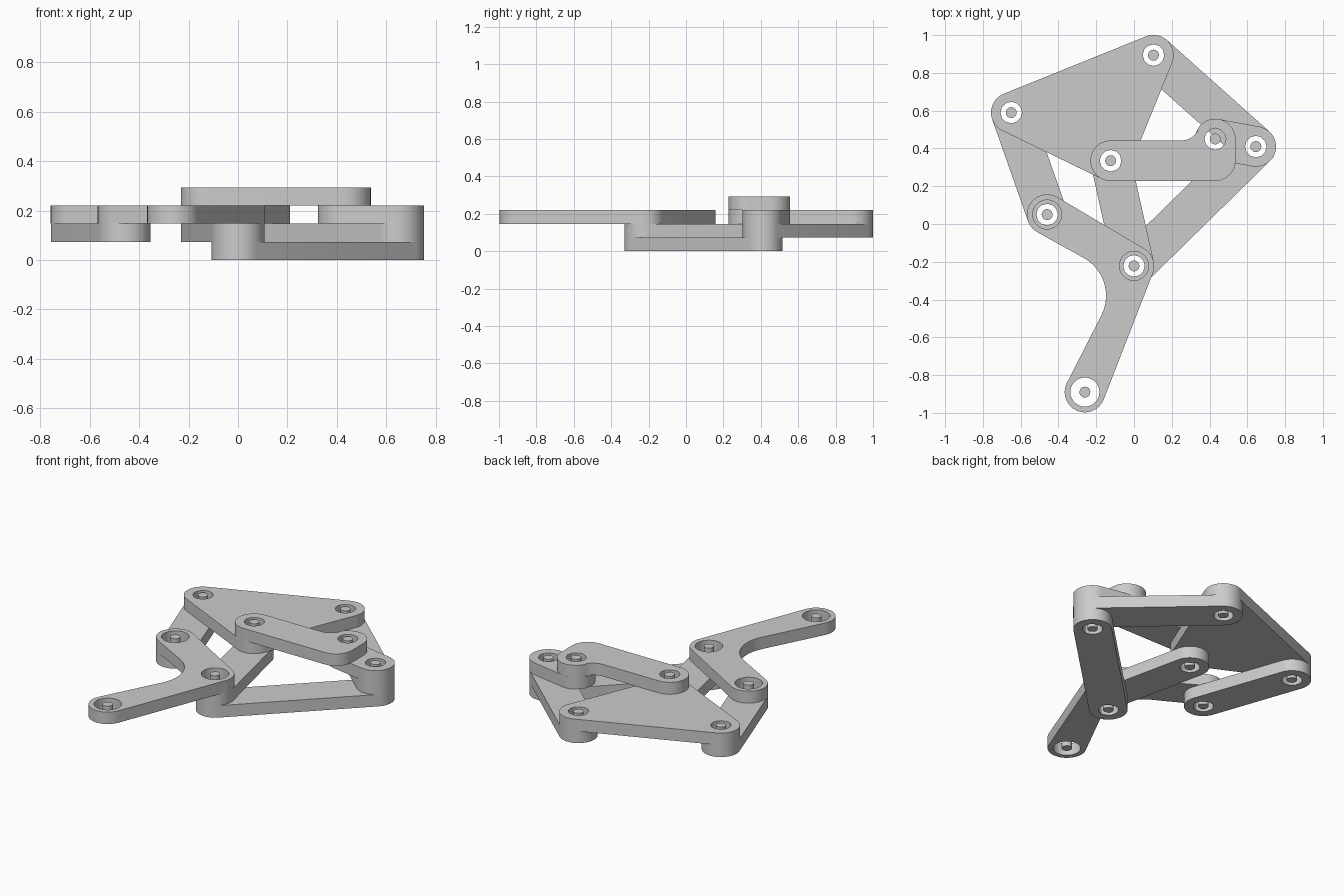
import bpy
import bmesh
from math import acos, atan2, cos, sin, hypot, pi, tau, radians

cube = bpy.data.objects.get("Cube")
if cube:
    bpy.data.objects.remove(cube, do_unlink=True)

grey = bpy.data.materials.new("plain grey")
grey.use_nodes = True
grey.diffuse_color = (0.6, 0.6, 0.6, 1)
grey.node_tree.nodes["Principled BSDF"].inputs["Base Color"].default_value = (0.6, 0.6, 0.6, 1)

LAYER = 0.0733      # thickness of every bar
R = 0.107           # rounded end radius
BORE = 0.057        # pivot hole radius
WIDE = 0.077        # larger hole radius on the foot
PIN = 0.029

# Pivot centres
FOOT = (-0.26, -0.89)
KNEE = (0.0, -0.222)
ANKLE = (-0.46, 0.05)
LEFT = (-0.65, 0.59)
TOP = (0.103, 0.894)
RIGHT = (0.645, 0.41)
CRANK = (0.43, 0.45)
HUB = (-0.124, 0.335)


def belt(circles):
    """Outline wrapped counter-clockwise round circles; a negative radius is a concave fillet."""
    n = len(circles)
    normals = []
    for i, (x, y, r) in enumerate(circles):
        x2, y2, r2 = circles[(i + 1) % n]
        ratio = (r - r2) / hypot(x2 - x, y2 - y)
        normals.append(atan2(y2 - y, x2 - x) - acos(max(-1, min(1, ratio))))
    points = []
    for i, (x, y, r) in enumerate(circles):
        start, end = normals[i - 1], normals[i]
        turn = (end - start) % tau if r > 0 else -((start - end) % tau)
        steps = max(3, round(abs(turn) / radians(8)))
        for k in range(steps + 1):
            a = start + turn * k / steps
            p = (x + r * cos(a), y + r * sin(a))
            if not points or hypot(p[0] - points[-1][0], p[1] - points[-1][1]) > 1e-4:
                points.append(p)
    return points


def ring(centre, radius, sides):
    return [(centre[0] + radius * cos(tau * k / sides),
             centre[1] + radius * sin(tau * k / sides)) for k in range(sides)]


def finish(obj):
    obj.data.materials.append(grey)
    bpy.ops.object.select_all(action='DESELECT')
    obj.select_set(True)
    bpy.context.view_layer.objects.active = obj
    for mod in list(obj.modifiers):
        bpy.ops.object.modifier_apply(modifier=mod.name)
    bpy.ops.object.shade_smooth_by_angle(angle=radians(30))


def plate(name, circles, holes, layer):
    """Flat bar with round holes, one layer thick."""
    bm = bmesh.new()
    for loop in [belt(circles)] + holes:
        verts = [bm.verts.new((x, y, 0)) for x, y in loop]
        for i, v in enumerate(verts):
            bm.edges.new((verts[i - 1], v))
    bmesh.ops.triangle_fill(bm, use_beauty=True, edges=bm.edges[:], normal=(0, 0, 1))
    bmesh.ops.recalc_face_normals(bm, faces=bm.faces[:])
    mesh = bpy.data.meshes.new(name)
    bm.to_mesh(mesh)
    bm.free()
    obj = bpy.data.objects.new(name, mesh)
    obj.location.z = (layer + 0.5) * LAYER
    bpy.context.collection.objects.link(obj)
    solid = obj.modifiers.new("thickness", 'SOLIDIFY')
    solid.thickness = LAYER
    solid.offset = 0
    finish(obj)


def ends(*pivots):
    return [(*p, R) for p in pivots]


def bores(*pivots):
    return [ring(p, BORE, 12) for p in pivots]


# Straight bars, by layer from the bottom
for name, a, b, layer in (
        ("lower_right_bar", KNEE, RIGHT, 0),
        ("upper_right_bar", TOP, RIGHT, 1),
        ("left_bar", LEFT, ANKLE, 1),
        ("middle_bar", HUB, KNEE, 1),
        ("crank_bar", CRANK, RIGHT, 2)):
    plate(name, ends(a, b), bores(a, b), layer)

# Triangular rocker
plate("rocker_plate", ends(LEFT, HUB, TOP), bores(LEFT, HUB, TOP), 2)

# Bent foot lever with a wide inner fillet
plate("foot_lever", ends(FOOT, KNEE, ANKLE) + [(-0.377, -0.38, -0.229)],
      [ring(p, WIDE, 32) for p in (FOOT, KNEE, ANKLE)], 2)

# Frame arm with a raised end
plate("frame_arm", ends(HUB, (CRANK[0], HUB[1]), CRANK) + [(0.25, 0.542, -0.1)],
      bores(HUB, CRANK), 3)

# Loose pins standing in the bores, through every layer of their joint
for name, p, low, high in (
        ("foot_pin", FOOT, 2, 3), ("knee_pin", KNEE, 0, 3),
        ("ankle_pin", ANKLE, 1, 3), ("left_pin", LEFT, 1, 3),
        ("top_pin", TOP, 1, 3), ("right_pin", RIGHT, 0, 3),
        ("crank_pin", CRANK, 2, 4), ("hub_pin", HUB, 1, 4)):
    bpy.ops.mesh.primitive_cylinder_add(
        vertices=16, radius=PIN, depth=(high - low) * LAYER,
        location=(*p, (low + high) / 2 * LAYER))
    pin = bpy.context.object
    pin.name = name
    finish(pin)
